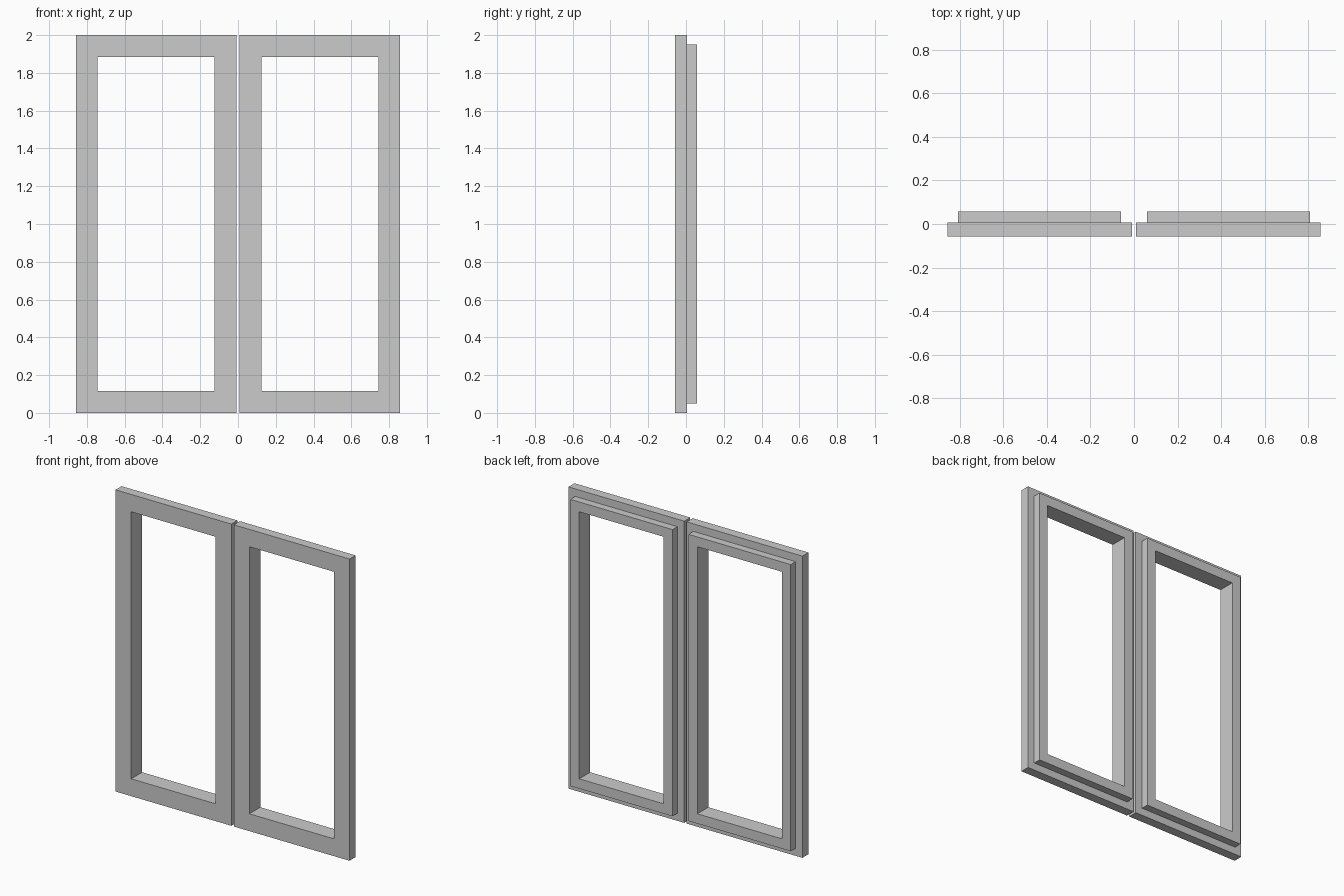
import bpy, bmesh

if "Cube" in bpy.data.objects:
    bpy.data.objects.remove(bpy.data.objects["Cube"])

# Outer size of one leaf: x from X0 to X1, z from 0 to H
X0, X1, H = 0.009, 0.858, 2.0

# Rebated frame cross-section: (inset from the outer edge, y)
PROFILE = [(0, -0.057), (0, 0.006), (0.05, 0.006),
           (0.05, 0.057), (0.115, 0.057), (0.115, -0.057)]


def make_leaf(name, side):
    """Sweep the cross-section around a rectangle with mitred corners."""
    bm = bmesh.new()
    cx, hx, hz = side * (X0 + X1) / 2, (X1 - X0) / 2, H / 2
    rings = []
    for sx, sz in ((-1, -1), (1, -1), (1, 1), (-1, 1)):
        rings.append([bm.verts.new((cx + sx * (hx - d), y, hz + sz * (hz - d)))
                      for d, y in PROFILE])
    n = len(PROFILE)
    for i in range(4):
        a, b = rings[i], rings[(i + 1) % 4]
        for j in range(n):
            k = (j + 1) % n
            bm.faces.new((a[j], b[j], b[k], a[k]))
    bmesh.ops.recalc_face_normals(bm, faces=bm.faces)
    mesh = bpy.data.meshes.new(name)
    bm.to_mesh(mesh)
    bm.free()
    obj = bpy.data.objects.new(name, mesh)
    bpy.context.collection.objects.link(obj)


# Two matching window leaves with a narrow gap between them
make_leaf("left_window_leaf", -1)
make_leaf("right_window_leaf", 1)
